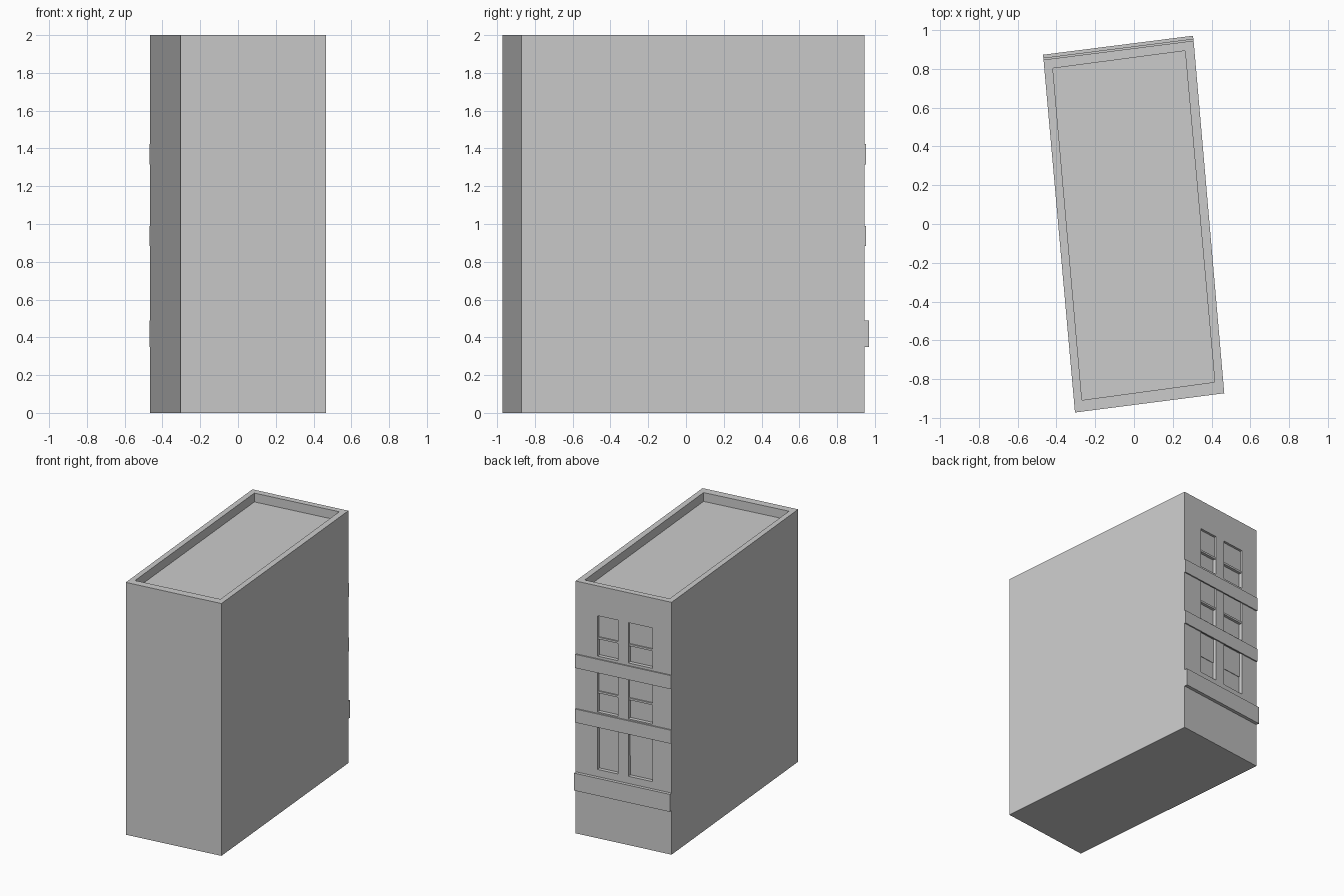
import bpy, bmesh
from mathutils import Vector

if "Cube" in bpy.data.objects:
    bpy.data.objects.remove(bpy.data.objects["Cube"])

# Footprint corners: front left, front right, back right, back left
OUTER = [(-0.304, -0.971), (0.465, -0.872), (0.307, 0.944), (-0.466, 0.846)]
INNER = [(-0.268, -0.907), (0.416, -0.814), (0.263, 0.892), (-0.418, 0.802)]
HEIGHT, ROOF = 2.0, 1.93

BR, BL = Vector((*OUTER[2], 0)), Vector((*OUTER[3], 0))
ALONG = BL - BR
NORMAL = Vector((ALONG.y, -ALONG.x, 0)).normalized()


def finish(bm, name):
    bmesh.ops.recalc_face_normals(bm, faces=bm.faces)
    me = bpy.data.meshes.new(name)
    bm.to_mesh(me)
    bm.free()
    ob = bpy.data.objects.new(name, me)
    bpy.context.collection.objects.link(ob)
    return ob


def add_box(bm, f0, f1, z0, z1, d0, d1):
    """Box on the back wall: f = fraction across, d = distance outward."""
    rings = []
    for z in (z0, z1):
        rings.append([bm.verts.new(BR + ALONG * f + NORMAL * d + Vector((0, 0, z)))
                      for f, d in ((f0, d0), (f1, d0), (f1, d1), (f0, d1))])
    a, b = rings
    bm.faces.new(a)
    bm.faces.new(b)
    for i in range(4):
        j = (i + 1) % 4
        bm.faces.new((a[i], a[j], b[j], b[i]))


# Building block with sunken roof behind a parapet
bm = bmesh.new()
rings = [[bm.verts.new((x, y, z)) for x, y in pts]
         for pts, z in ((OUTER, 0), (OUTER, HEIGHT), (INNER, HEIGHT), (INNER, ROOF))]
for lo, hi in zip(rings, rings[1:]):
    for i in range(4):
        j = (i + 1) % 4
        bm.faces.new((lo[i], lo[j], hi[j], hi[i]))
bm.faces.new(rings[0])
bm.faces.new(rings[-1])
building = finish(bm, "building")

# Window openings: columns across the wall, floors as (bottom, middle, top)
COLUMNS = [(0.23, 0.44), (0.55, 0.80)]
FLOORS = [(0.545, 0.70, 0.90), (1.00, 1.155, 1.33), (1.443, 1.583, 1.763)]
DEPTH = 0.03

cut, sashes, rails = bmesh.new(), bmesh.new(), bmesh.new()
for f0, f1 in COLUMNS:
    for n, (z0, zm, z1) in enumerate(FLOORS):
        add_box(cut, f0, f1, z0, z1, -DEPTH, 0.05)
        add_box(sashes, f0, f1, zm, z1, -DEPTH - 0.005, -0.026 if n == 0 else -0.018)
        if n:
            add_box(rails, f0, f1, zm - 0.008, zm + 0.008, -DEPTH - 0.005, -0.008)
cutter = finish(cut, "window_cutter")
cutter.hide_render = True
finish(sashes, "upper_sashes")
finish(rails, "window_rails")

mod = building.modifiers.new("windows", 'BOOLEAN')
mod.operation = 'DIFFERENCE'
mod.solver = 'EXACT'
mod.object = cutter
bpy.context.view_layer.objects.active = building
bpy.ops.object.modifier_apply(modifier=mod.name)
bpy.data.objects.remove(cutter, do_unlink=True)

# Horizontal bands across the back wall
for name, z0, z1, out in (("sign_band", 0.35, 0.488, 0.026),
                          ("lower_band", 0.883, 0.99, 0.010),
                          ("upper_band", 1.315, 1.423, 0.010)):
    bm = bmesh.new()
    add_box(bm, 0, 1, z0, z1, 0, out)
    finish(bm, name)
